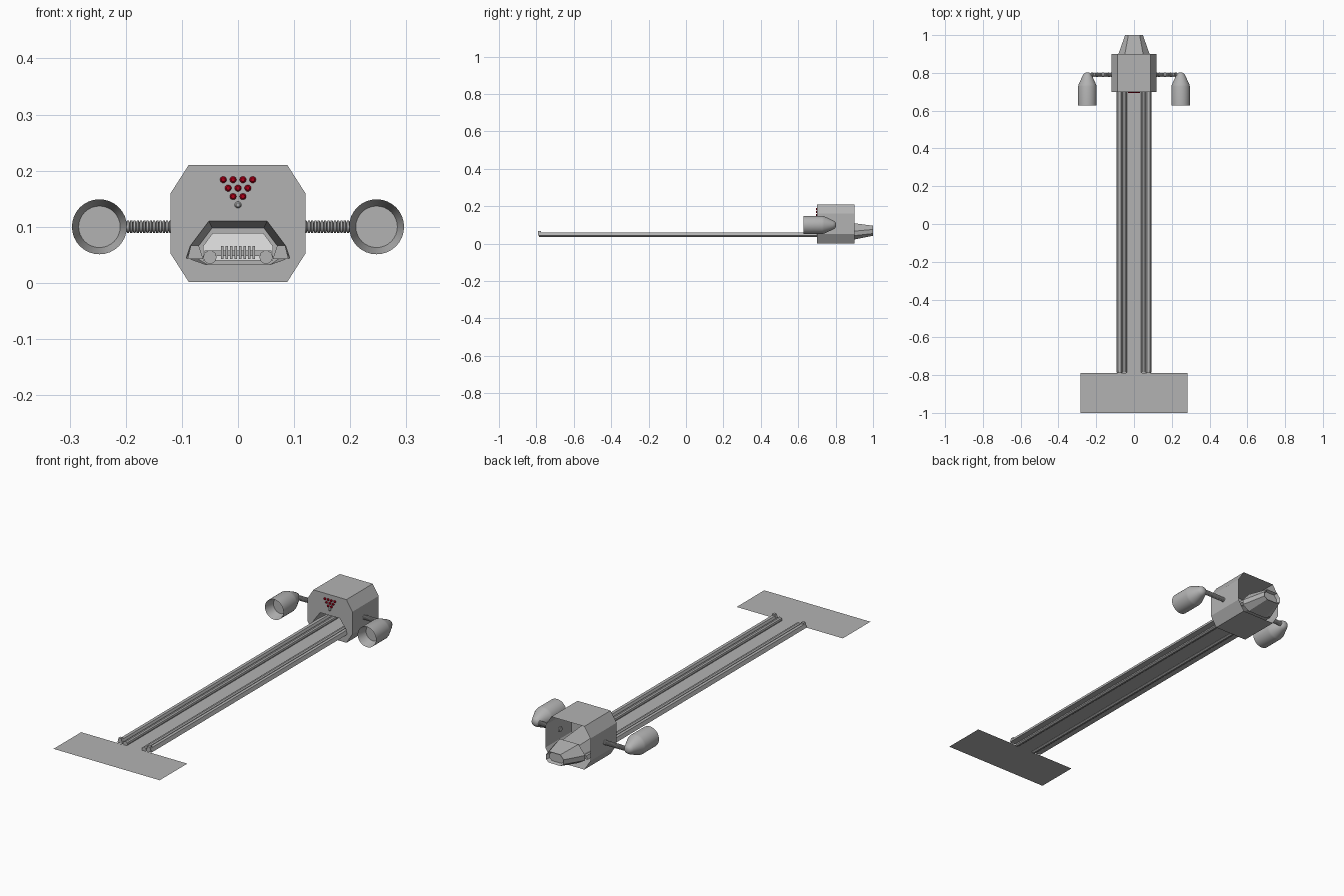
import bpy, bmesh, math
from mathutils import Matrix

if "Cube" in bpy.data.objects:
    bpy.data.objects.remove(bpy.data.objects["Cube"])


def mat(name, rgb):
    m = bpy.data.materials.new(name)
    m.diffuse_color = (*rgb, 1)
    m.use_nodes = True
    m.node_tree.nodes["Principled BSDF"].inputs["Base Color"].default_value = m.diffuse_color
    return m


GREY = mat("grey_metal", (0.45, 0.45, 0.45))
RED = mat("red_lamp", (0.45, 0.0, 0.01))
WHITE = mat("white_glow", (1, 1, 1))


def finish(name, bm, material, smooth=False):
    me = bpy.data.meshes.new(name)
    bm.to_mesh(me)
    bm.free()
    ob = bpy.data.objects.new(name, me)
    bpy.context.collection.objects.link(ob)
    me.materials.append(material)
    if smooth:
        bpy.context.view_layer.objects.active = ob
        ob.select_set(True)
        bpy.ops.object.shade_smooth_by_angle(angle=math.radians(35))
        ob.select_set(False)
    return ob


def loft(name, rings, material, caps=(True, True), smooth=False, closed=True):
    """Skin a list of equal-length rings of 3D points."""
    bm = bmesh.new()
    vs = [[bm.verts.new(p) for p in r] for r in rings]
    n = len(vs[0])
    for a, b in zip(vs, vs[1:]):
        for i in range(n if closed else n - 1):
            j = (i + 1) % n
            bm.faces.new((a[i], a[j], b[j], b[i]))
    if caps[0]:
        bm.faces.new(vs[0][::-1])
    if caps[1]:
        bm.faces.new(vs[-1])
    bmesh.ops.recalc_face_normals(bm, faces=bm.faces)
    return finish(name, bm, material, smooth)


def at_y(profile, y):
    return [(x, y, z) for x, z in profile]


def mirrored(half):
    """Mirror an open half profile (right side) into a full outline."""
    return half + [(-x, z) for x, z in reversed(half)]


def circle(axis, c, r, n):
    pts = []
    for i in range(n):
        u, v = r * math.cos(2 * math.pi * i / n), r * math.sin(2 * math.pi * i / n)
        pts.append((c[0] + u, c[1], c[2] + v) if axis == 'Y' else (c[0], c[1] + u, c[2] + v))
    return pts


# Octagonal housing, open at the back, with an arched mouth in the front wall
octagon = mirrored([(0.088, 0.002), (0.12, 0.052), (0.12, 0.16), (0.088, 0.21)])
arch = mirrored([(0.058, 0.033), (0.092, 0.045), (0.085, 0.066), (0.052, 0.11)])
loft("housing_shell", [at_y(octagon, 0.7), at_y(octagon, 0.9)], GREY, (False, False))
loft("housing_front", [at_y(octagon, 0.7), at_y(arch, 0.7)], GREY, (False, False))

# Tunnel behind the mouth, continuing into the tapered nozzle
tunnel = mirrored([(0.05, 0.03), (0.075, 0.045), (0.07, 0.066), (0.046, 0.098)])
loft("tunnel", [at_y(arch, 0.7), at_y(tunnel, 0.89)], GREY, (False, False))
noz_a = mirrored([(0.05, 0.02), (0.086, 0.042), (0.086, 0.066), (0.05, 0.11)])
noz_b = mirrored([(0.03, 0.042), (0.047, 0.054), (0.047, 0.076), (0.03, 0.096)])
noz_c = [(x * 0.8, 0.069 + (z - 0.069) * 0.8) for x, z in noz_b]
loft("nozzle", [at_y(noz_a, 0.89), at_y(noz_b, 1.0), at_y(noz_c, 0.985)], GREY, (True, True))

# Glowing panel at the end of the tunnel
glow = mirrored([(0.062, 0.04), (0.062, 0.066), (0.045, 0.089)])
loft("glow_panel", [at_y(glow, 0.88), at_y(glow, 0.884)], WHITE)

# Comb of small pins on a cross bar inside the tunnel
bar = [(-0.06, 0.048), (0.06, 0.048), (0.06, 0.058), (-0.06, 0.058)]
loft("comb_bar", [at_y(bar, 0.85), at_y(bar, 0.858)], GREY)
for i in range(8):
    x = -0.028 + 0.008 * i
    pin = [(x - 0.002, 0.043), (x + 0.002, 0.043), (x + 0.002, 0.066), (x - 0.002, 0.066)]
    loft("comb_pin", [at_y(pin, 0.846), at_y(pin, 0.85)], GREY)

# Flat runway strip and end plate, one thin T-shaped sheet
bm = bmesh.new()
tee = [(-0.283, -1), (0.283, -1), (0.283, -0.79), (0.042, -0.79),
       (0.042, 0.88), (-0.042, 0.88), (-0.042, -0.79), (-0.283, -0.79)]
bm.faces.new([bm.verts.new((x, y, 0.041)) for x, y in tee])
finish("runway_sheet", bm, GREY)

# Rails on both sides: outer wedge, inner round bead, joining web and end stop
for s in (-1, 1):
    wedge = [(s * x, z) for x, z in
             [(0.062, 0.043), (0.092, 0.043), (0.085, 0.06), (0.07, 0.06), (0.066, 0.052)]]
    loft("rail_wedge", [at_y(wedge, -0.787), at_y(wedge, 0.88)], GREY)
    loft("rail_bead", [circle('Y', (s * 0.05, y, 0.046), 0.012, 10) for y in (-0.787, 0.88)],
         GREY, smooth=True)
    stop = [(s * x, z) for x, z in [(0.062, 0.043), (0.09, 0.043), (0.084, 0.067), (0.07, 0.067)]]
    loft("rail_stop", [at_y(stop, -0.79), at_y(stop, -0.775)], GREY)

# Triangle of lamps on the front wall, with a pale one at the lower tip
for row in range(4):
    for k in range(4 - row):
        x = (k - (3 - row) / 2) * 0.0175
        z = 0.184 - 0.015 * row
        loft("lamp", [circle('Y', (x, 0.701, z), 0.006, 10), circle('Y', (x, 0.697, z), 0.006, 10),
                      circle('Y', (x, 0.694, z), 0.0035, 10)], RED if row < 3 else GREY)

# Side pods: hollow cups with tapered rear, carried on ribbed arms
pod = [(0.675, 0.037), (0.63, 0.0485), (0.628, 0.049), (0.728, 0.049), (0.738, 0.0465),
       (0.785, 0.025), (0.797, 0.018), (0.802, 0.008)]
for s in (-1, 1):
    loft("side_pod", [circle('Y', (s * 0.247, y, 0.1), r, 32) for y, r in pod], GREY, smooth=True)
    rings = []
    for i in range(20):
        x = 0.112 + i * 0.0058
        for dx, r in ((0, 0.008), (0.0012, 0.0115), (0.0045, 0.0115), (0.0056, 0.008)):
            rings.append(circle('X', (s * (x + dx), 0.79, 0.1), r, 14))
    loft("ribbed_arm", rings, GREY, smooth=True)
